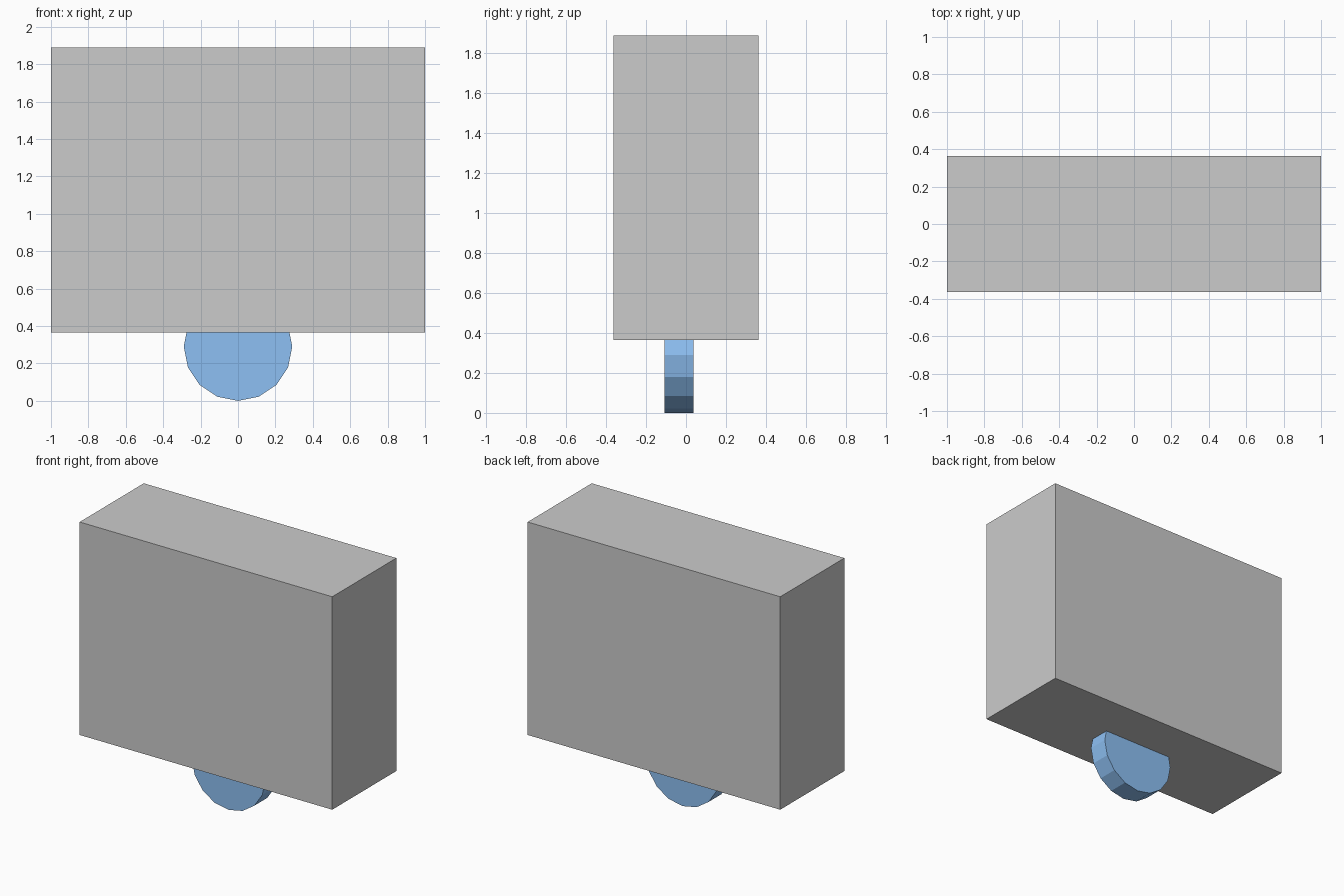
import bpy, math

if "Cube" in bpy.data.objects:
    bpy.data.objects.remove(bpy.data.objects["Cube"])

# Main box body
bpy.ops.mesh.primitive_cube_add(size=1, location=(0, 0, 1.128))
body = bpy.context.object
body.name = "body"
body.scale = (2.0, 0.725, 1.524)

# Sixteen-sided wheel, partly sunk into the underside, slightly forward of centre
bpy.ops.mesh.primitive_cylinder_add(vertices=16, radius=0.29, depth=0.145,
                                    location=(0, -0.035, 0.29),
                                    rotation=(math.pi / 2, 0, 0))
wheel = bpy.context.object
wheel.name = "wheel"

blue = bpy.data.materials.new("wheel_blue")
blue.diffuse_color = (0.27, 0.53, 0.9, 1)
blue.use_nodes = True
blue.node_tree.nodes["Principled BSDF"].inputs["Base Color"].default_value = blue.diffuse_color
wheel.data.materials.append(blue)
